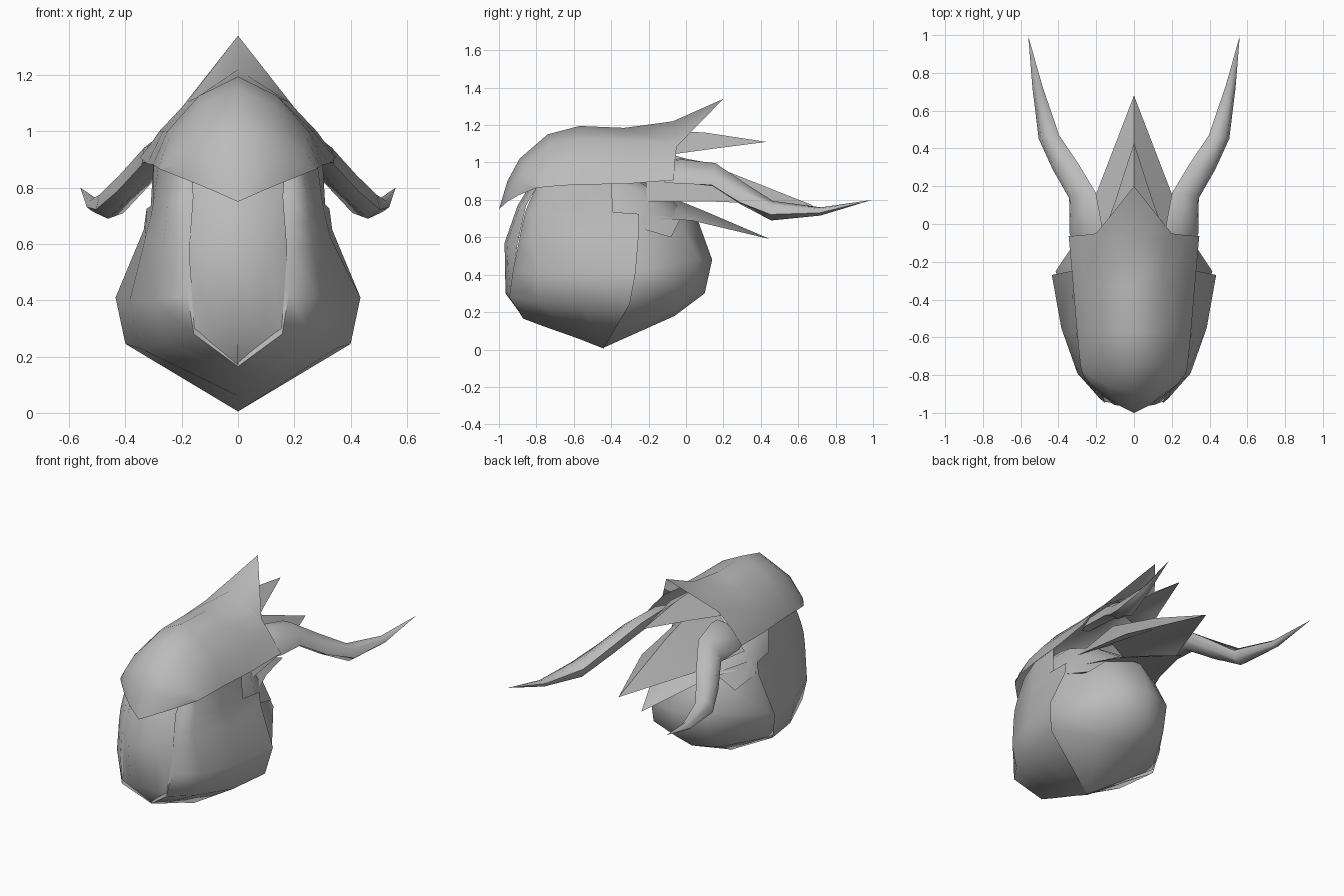
import bpy
import math

cube = bpy.data.objects.get("Cube")
if cube:
    bpy.data.objects.remove(cube, do_unlink=True)

grey = bpy.data.materials.new("plain_grey")
grey.use_nodes = True
GREY = (0.5, 0.5, 0.5, 1)
grey.diffuse_color = GREY
grey.node_tree.nodes["Principled BSDF"].inputs["Base Color"].default_value = GREY


def loft(name, rows, closed=False, angle=75, sign=1):
    """Skin a grid of points; closed joins each row into a ring."""
    n = len(rows[0])
    verts = [(sign * x, y, z) for row in rows for x, y, z in row]
    faces = []
    for r in range(len(rows) - 1):
        for c in range(n if closed else n - 1):
            d = (c + 1) % n
            faces.append([r * n + c, r * n + d, (r + 1) * n + d, (r + 1) * n + c])
    mesh = bpy.data.meshes.new(name)
    mesh.from_pydata(verts, [], faces)
    obj = bpy.data.objects.new(name, mesh)
    bpy.context.collection.objects.link(obj)
    mesh.materials.append(grey)
    bpy.ops.object.select_all(action='DESELECT')
    obj.select_set(True)
    bpy.context.view_layer.objects.active = obj
    # Merge points shared at tips, then face outward
    bpy.ops.object.mode_set(mode='EDIT')
    bpy.ops.mesh.select_all(action='SELECT')
    bpy.ops.mesh.remove_doubles(threshold=0.0005)
    bpy.ops.mesh.normals_make_consistent(inside=False)
    bpy.ops.object.mode_set(mode='OBJECT')
    bpy.ops.object.shade_smooth_by_angle(angle=math.radians(angle))


def both(half):
    """Full row from a half row that starts on the centre line."""
    return [(-x, y, z) for x, y, z in half[:0:-1]] + half


# Helmet cap: pointed front rim, domed sections, tall rear point
cap = [both([(0, -1, .75), (.09, -.955, .79), (.175, -.895, .825), (.27, -.8, .863)])]
for y, top, width, edge in [(-.955, .9, .278, .866), (-.89, 1.02, .284, .87),
                            (-.74, 1.15, .292, .876), (-.57, 1.195, .302, .882),
                            (-.33, 1.185, .322, .885)]:
    h, back = top - edge, max(0, -.6 - y)
    cap.append(both([(0, y, top), (.46 * width, y + .1 * back, edge + .78 * h),
                     (.83 * width, y + .3 * back, edge + .38 * h),
                     (width, y + .5 * back, edge)]))
cap.append(both([(0, -.07, 1.22), (.18, -.07, 1.105), (.28, -.07, 1.0), (.345, -.07, .905)]))
cap.append(both([(0, .2, 1.34), (.2, -.05, 1.085), (.28, -.06, .995), (.35, -.065, .905)]))
loft("helmet_cap", cap)

# Long face plate with a pointed chin and edges that wrap back
face = []
for y, edge_y, z, w in [(-.82, -.78, .9, .17), (-.9, -.855, .77, .16),
                        (-.97, -.9, .57, .175), (-.965, -.94, .3, .155),
                        (-.87, -.87, .17, 0)]:
    face.append(both([(0, y, z), (.6 * w, y + .012, z), (w, edge_y, z)]))
loft("face_plate", face)

# Cheeks and jaw in one shell: columns from rear edge to behind the face plate,
# each running from the underside centre up to the temple
jaw = [
    [(0, -.44, .005), (.4, -.3, .245), (.435, -.27, .41), (.335, -.25, .65),
     (.325, -.25, .725), (.31, -.39, .735), (.3, -.4, .9)],
    [(0, -.58, .06), (.35, -.55, .23), (.385, -.55, .4), (.33, -.57, .62),
     (.31, -.57, .7), (.3, -.6, .75), (.28, -.6, .9)],
    [(0, -.75, .12), (.26, -.8, .26), (.3, -.79, .4), (.265, -.82, .6),
     (.255, -.82, .68), (.25, -.8, .75), (.23, -.76, .88)],
    [(0, -.87, .165), (.157, -.945, .28), (.18, -.925, .42), (.19, -.895, .57),
     (.19, -.875, .67), (.195, -.855, .75), (.185, -.8, .87)],
    [(0, -.86, .19), (.11, -.92, .29), (.12, -.9, .42), (.12, -.885, .57),
     (.12, -.86, .67), (.12, -.83, .75), (.12, -.77, .88)],
]
loft("jaw_and_cheeks", [both(column) for column in jaw])

# Rounded back of the head, tucked inside the cheeks and the cap
skull = [
    [(0, -.44, .01), (0, -.44, .01), (0, -.44, .01), (0, -.44, .01)],
    [(0, -.06, .18), (.17, -.1, .2), (.38, -.28, .25), (.34, -.42, .25)],
    [(0, .1, .3), (.2, .04, .32), (.4, -.25, .34), (.36, -.4, .34)],
    [(0, .14, .48), (.2, .07, .48), (.415, -.25, .42), (.36, -.4, .43)],
    [(0, .06, .7), (.18, -.02, .67), (.315, -.24, .65), (.29, -.45, .65)],
    [(0, -.15, .86), (.16, -.18, .86), (.27, -.28, .86), (.27, -.5, .86)],
    [(0, -.35, .96), (.1, -.4, .96), (.2, -.45, .94), (.22, -.55, .92)],
]
loft("back_of_head", [both(row) for row in skull])


# Ridged spikes behind the cap: ridge, edge and fold under each plate
def spike(name, root, mid, tip):
    rows = []
    for y, ridge, w, ye, edge in (root, mid):
        rows.append([(0, y, ridge), (w, ye, edge),
                     (0, y, edge + .55 * (ridge - edge)), (-w, ye, edge)])
    rows.append([(0, *tip)] * 4)
    loft(name, rows, closed=True)


spike("upper_spike", (-.1, 1.17, .18, -.1, 1.04), (.1, 1.16, .1, .12, 1.07), (.43, 1.11))
spike("middle_spike", (-.2, 1.08, .26, -.22, .79), (.2, .96, .2, .16, .79), (.68, .77))
spike("lower_spike", (-.2, .86, .29, -.23, .7), (.1, .74, .18, .03, .69), (.45, .59))

# Swept horns: tapering tubes whose wide section leans with the cap
path = [(.24, -.1, .955, .1, .03, 38), (.255, -.03, .955, .11, .04, 38),
        (.272, .15, .935, .09, .05, 38), (.36, .3, .835, .085, .05, 35),
        (.45, .46, .742, .058, .052, 20), (.51, .72, .738, .028, .022, 15),
        (.56, .995, .8, 0, 0, 0)]
rings = []
for x, y, z, long, short, lean in path:
    ring = []
    ca, sa = math.cos(math.radians(lean)), math.sin(math.radians(lean))
    for k in range(6):
        a = math.tau * k / 6
        u, v = long * math.cos(a), short * math.sin(a)
        ring.append((x + u * ca + v * sa, y - .15 * u, z - u * sa + v * ca))
    rings.append(ring)

# Horns, and small thin fins beside the lower spike, on both sides
for side, s in (("left", 1), ("right", -1)):
    loft(side + "_horn", rings, closed=True, sign=s, angle=65)
    loft(side + "_rear_fin", [
        [(.29, -.25, .73), (.32, -.25, .65), (.25, -.2, .65), (.18, -.03, .7)],
        [(.29, -.08, .6)] * 4], closed=True, sign=s, angle=30)
